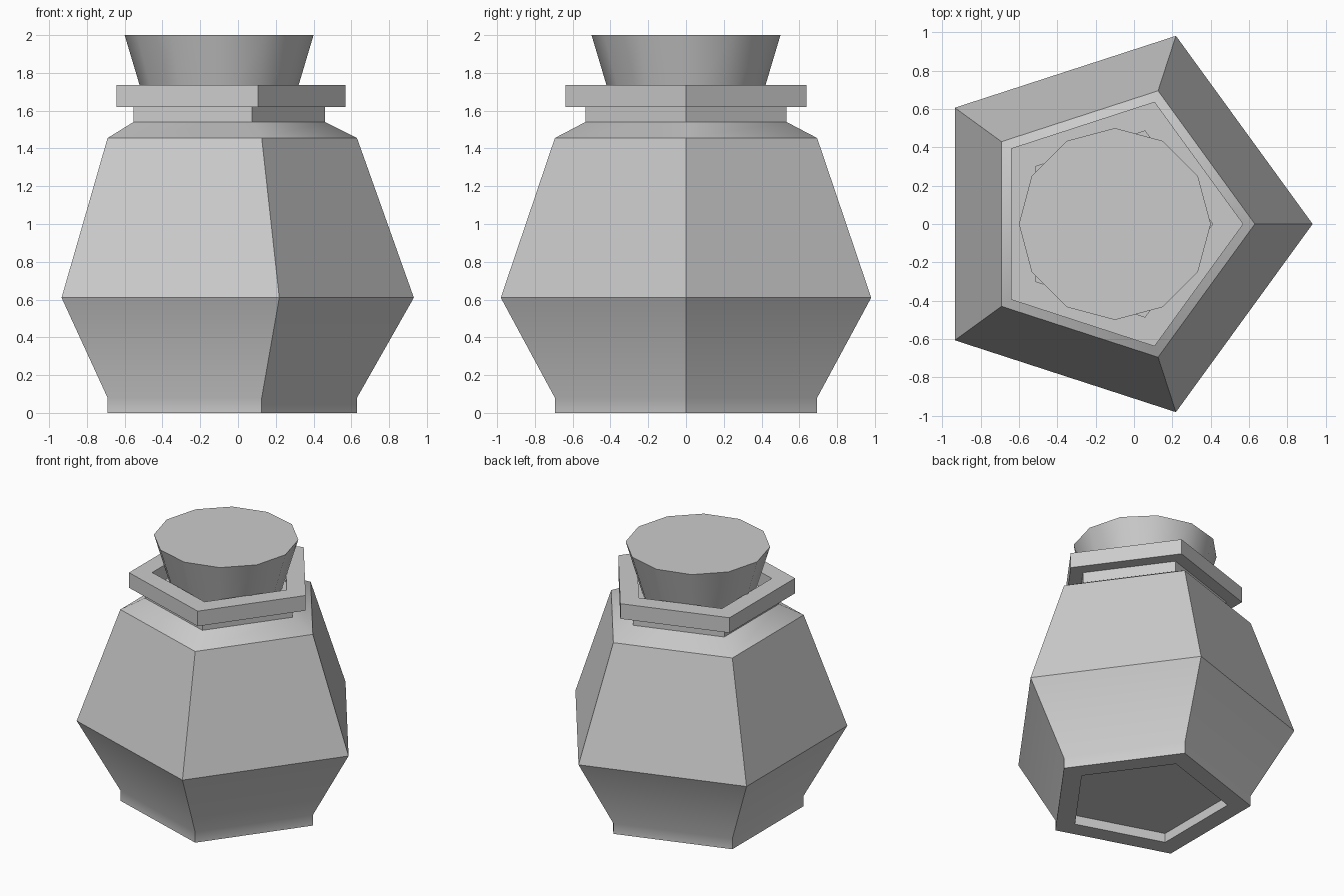
import bpy, bmesh, math

if "Cube" in bpy.data.objects:
    bpy.data.objects.remove(bpy.data.objects["Cube"])

CENTRE_X = -0.1  # the pentagon's axis sits left of the bounding-box centre


def lathe(name, sides, profile):
    """Stack regular polygons (radius, z) into a closed solid."""
    bm = bmesh.new()
    rings = []
    for r, z in profile:
        rings.append([bm.verts.new((CENTRE_X + r * math.cos(2 * math.pi * i / sides),
                                    r * math.sin(2 * math.pi * i / sides), z))
                      for i in range(sides)])
    for low, high in zip(rings, rings[1:]):
        for i in range(sides):
            j = (i + 1) % sides
            bm.faces.new((low[i], low[j], high[j], high[i]))
    bm.faces.new(rings[0][::-1])
    bm.faces.new(rings[-1])
    bmesh.ops.recalc_face_normals(bm, faces=bm.faces)
    mesh = bpy.data.meshes.new(name)
    bm.to_mesh(mesh)
    bm.free()
    obj = bpy.data.objects.new(name, mesh)
    bpy.context.collection.objects.link(obj)
    bpy.ops.object.select_all(action='DESELECT')
    obj.select_set(True)
    bpy.context.view_layer.objects.active = obj
    bpy.ops.object.shade_smooth_by_angle(angle=math.radians(37))
    return obj


# Bottle: recessed base, foot, belly, shoulder, neck, lip and mouth
lathe("bottle", 5, [
    (0.57, 0.07), (0.57, 0.0),
    (0.73, 0.0), (0.73, 0.08),
    (1.031, 0.61), (0.73, 1.455),
    (0.56, 1.54), (0.56, 1.62),
    (0.67, 1.62), (0.67, 1.735),
    (0.51, 1.735), (0.51, 1.62),
])

# Tapered stopper seated in the mouth
lathe("cork", 12, [(0.388, 1.625), (0.5, 2.0)])
